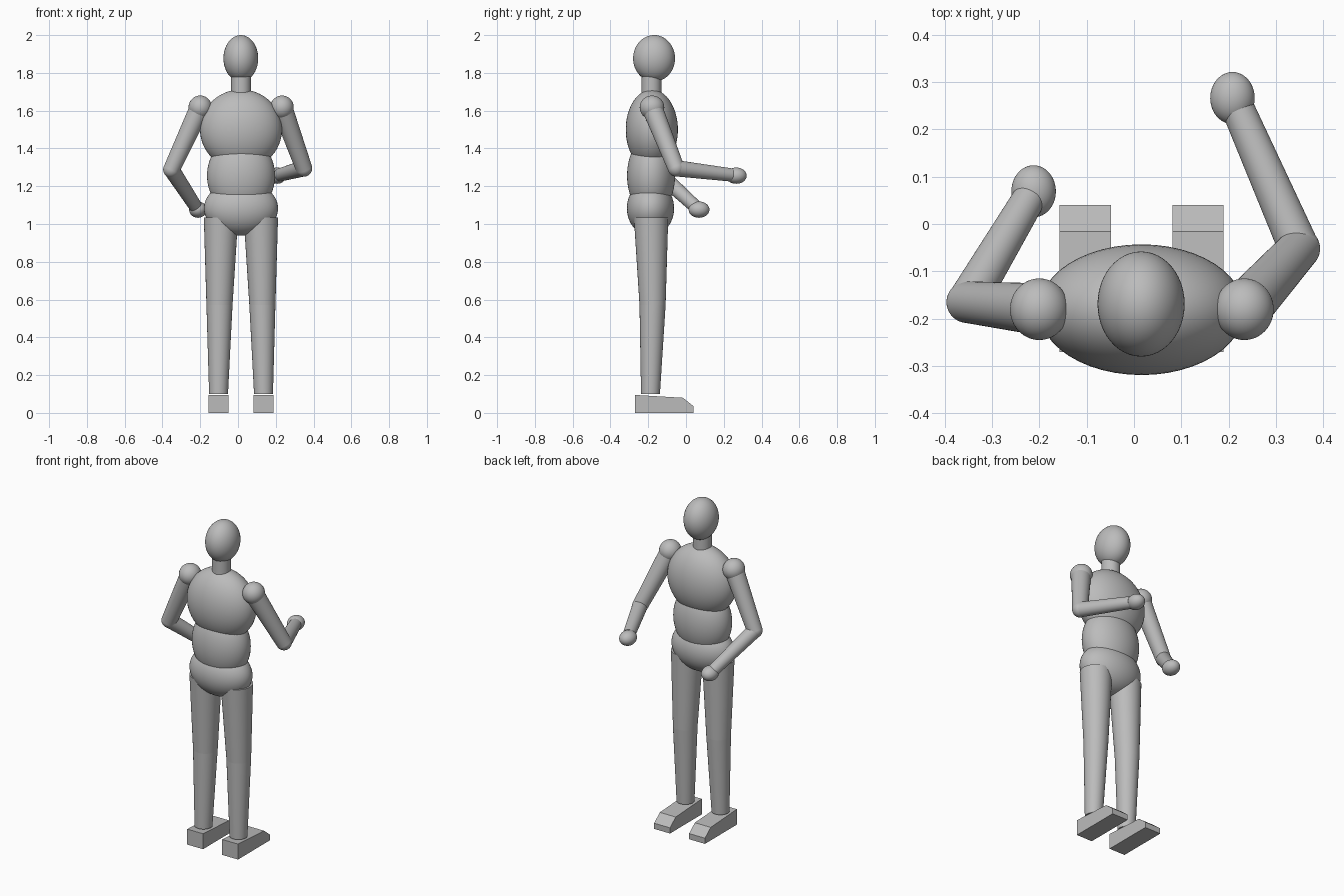
import bpy
import bmesh
from math import radians
from mathutils import Matrix, Vector

cube = bpy.data.objects.get("Cube")
if cube:
    bpy.data.objects.remove(cube, do_unlink=True)

GREY = (0.5, 0.5, 0.5, 1.0)
grey = bpy.data.materials.new("plain grey")
grey.use_nodes = True
grey.diffuse_color = GREY
grey.node_tree.nodes["Principled BSDF"].inputs["Base Color"].default_value = GREY


def finish(name, bm, smooth=True):
    """Turn a bmesh into a named grey object."""
    bmesh.ops.recalc_face_normals(bm, faces=bm.faces)
    mesh = bpy.data.meshes.new(name)
    bm.to_mesh(mesh)
    bm.free()
    mesh.materials.append(grey)
    obj = bpy.data.objects.new(name, mesh)
    bpy.context.collection.objects.link(obj)
    if smooth:
        bpy.ops.object.select_all(action="DESELECT")
        bpy.context.view_layer.objects.active = obj
        obj.select_set(True)
        bpy.ops.object.shade_smooth_by_angle(angle=radians(40))


def ellipsoid(name, centre, radii):
    bm = bmesh.new()
    place = Matrix.Translation(centre) @ Matrix.Diagonal((*radii, 1))
    bmesh.ops.create_uvsphere(bm, u_segments=48, v_segments=32, radius=1, matrix=place)
    finish(name, bm)


def limb(name, start, end, r_start, r_end, level=False):
    """Tapered round limb; level keeps both end caps horizontal."""
    start, end = Vector(start), Vector(end)
    axis = end - start
    bm = bmesh.new()
    bmesh.ops.create_cone(bm, cap_ends=True, segments=48, radius1=r_start,
                          radius2=r_end, depth=axis.length)
    if level:
        turn = Matrix.Identity(4)
        turn.col[2] = (*axis.normalized(), 0)
    else:
        turn = axis.to_track_quat("Z", "Y").to_matrix().to_4x4()
    bm.transform(Matrix.Translation((start + end) / 2) @ turn)
    finish(name, bm)


def foot(name, x):
    """Side profile of the shoe, extruded across its width."""
    profile = [(-0.27, 0), (0.04, 0), (0.04, 0.035), (-0.016, 0.08), (-0.27, 0.095)]
    bm = bmesh.new()
    face = bm.faces.new([bm.verts.new((x - 0.054, y, z)) for y, z in profile])
    new = bmesh.ops.extrude_face_region(bm, geom=[face])["geom"]
    bmesh.ops.translate(bm, vec=(0.108, 0, 0),
                        verts=[v for v in new if isinstance(v, bmesh.types.BMVert)])
    finish(name, bm, smooth=False)


# Head and torso
ellipsoid("head", (0.015, -0.169, 1.877), (0.092, 0.111, 0.123))
limb("neck", (0.016, -0.183, 1.64), (0.016, -0.183, 1.82), 0.052, 0.052)
ellipsoid("chest", (0.016, -0.181, 1.5), (0.217, 0.138, 0.212))
ellipsoid("waist", (0.016, -0.185, 1.256), (0.18, 0.127, 0.21))
ellipsoid("pelvis", (0.016, -0.188, 1.083), (0.196, 0.125, 0.145))

# Legs
for side, hip_x, knee_x, ankle_x in (("right", -0.09, -0.098, -0.103),
                                     ("left", 0.121, 0.129, 0.135)):
    hip = (hip_x, -0.185, 1.035)
    knee = (knee_x, -0.177, 0.57)
    ankle = (ankle_x, -0.188, 0.1)
    limb(side + "_thigh", hip, knee, 0.091, 0.069, level=True)
    limb(side + "_shin", knee, ankle, 0.069, 0.05, level=True)
    foot(side + "_foot", ankle_x)

# Arms
for side, shoulder, elbow, wrist, hand in (
        ("right", (-0.2, -0.18, 1.617), (-0.352, -0.165, 1.288),
         (-0.224, 0.05, 1.092), (-0.212, 0.069, 1.076)),
        ("left", (0.233, -0.18, 1.617), (0.349, -0.052, 1.295),
         (0.222, 0.238, 1.26), (0.208, 0.266, 1.256))):
    ellipsoid(side + "_shoulder", shoulder, (0.062, 0.065, 0.063))
    limb(side + "_upper_arm", shoulder, elbow, 0.055, 0.044)
    ellipsoid(side + "_elbow", elbow, (0.044, 0.044, 0.044))
    limb(side + "_forearm", elbow, wrist, 0.043, 0.035)
    ellipsoid(side + "_hand", hand, (0.047, 0.055, 0.043))
